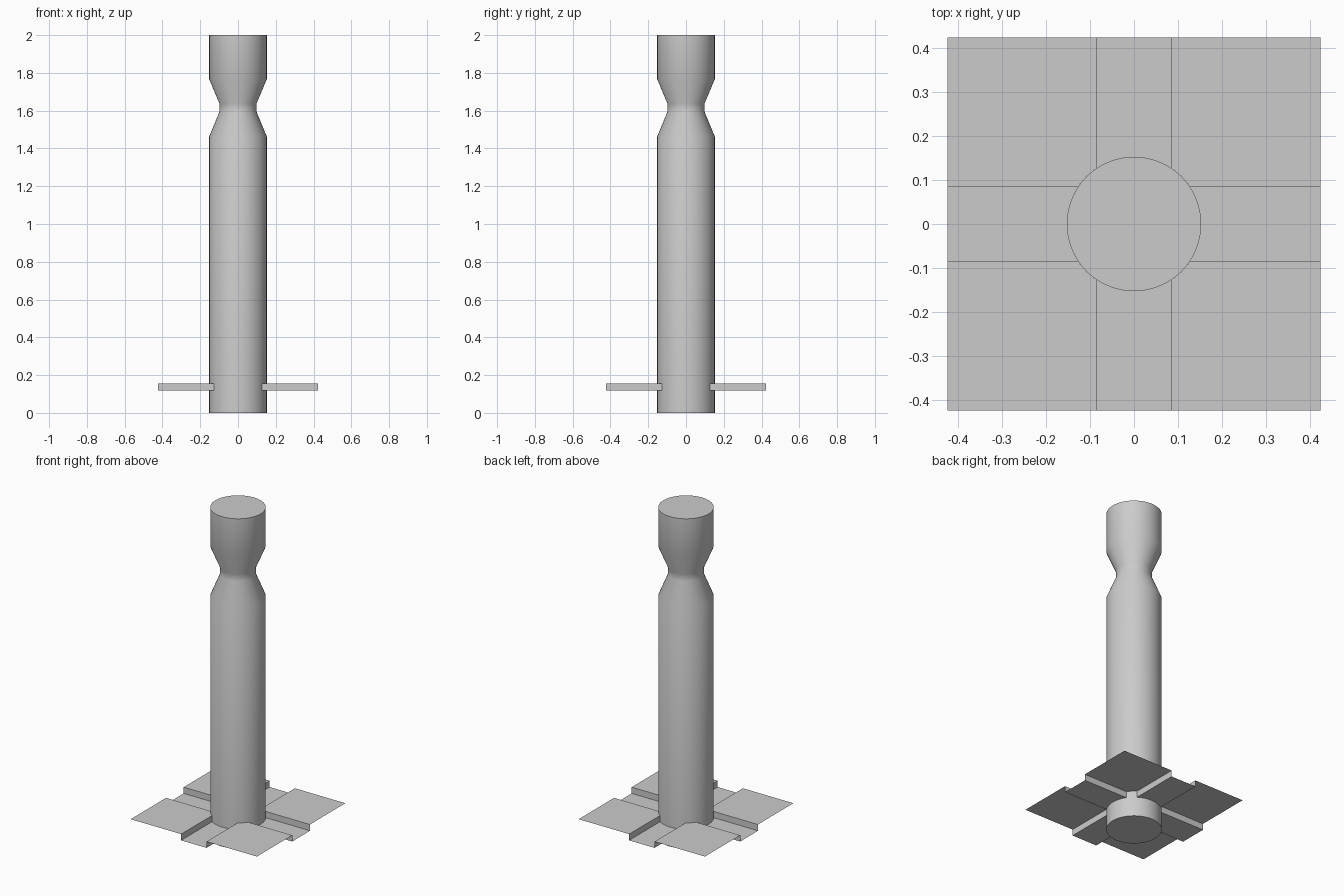
import bpy, bmesh, math
from mathutils import Matrix

if "Cube" in bpy.data.objects:
    bpy.data.objects.remove(bpy.data.objects["Cube"])

R, NECK = 0.1525, 0.098          # post and neck radius
HALF, CH = 0.4235, 0.085         # plate half width, channel half width
Z_LOW, Z_HIGH = 0.118, 0.156     # channel floor and raised corner heights


def finish(name, bm):
    mesh = bpy.data.meshes.new(name)
    bm.to_mesh(mesh)
    bm.free()
    obj = bpy.data.objects.new(name, mesh)
    bpy.context.collection.objects.link(obj)
    return obj


def arc(a0, a1, z, n=12):
    return [(R * math.cos(a0 + (a1 - a0) * i / n),
             R * math.sin(a0 + (a1 - a0) * i / n), z) for i in range(n + 1)]


# Post: lathed profile with a narrow neck
bm = bmesh.new()
profile = [(R, 0), (R, 1.463), (NECK, 1.595), (NECK, 1.637), (R, 1.767), (R, 2.0)]
SEG = 64
rings = [[bm.verts.new((r * math.cos(2 * math.pi * i / SEG),
                        r * math.sin(2 * math.pi * i / SEG), z))
          for i in range(SEG)] for r, z in profile]
for low, up in zip(rings, rings[1:]):
    for i in range(SEG):
        j = (i + 1) % SEG
        bm.faces.new((low[i], low[j], up[j], up[i]))
bm.faces.new(rings[0][::-1])
bm.faces.new(rings[-1])
post = finish("post", bm)
bpy.context.view_layer.objects.active = post
post.select_set(True)
bpy.ops.object.shade_smooth_by_angle(angle=math.radians(40))

# Base sheet: one channel and one raised corner, repeated four times round the post
bm = bmesh.new()
t = math.asin(CH / R)
inner = R * math.cos(t)
floor = [(HALF, -CH, Z_LOW), (HALF, CH, Z_LOW)] + arc(t, -t, Z_LOW)
corner = [(HALF, CH, Z_HIGH), (HALF, HALF, Z_HIGH), (CH, HALF, Z_HIGH)] \
    + arc(math.pi / 2 - t, t, Z_HIGH)
wall_left = [(inner, CH, Z_LOW), (HALF, CH, Z_LOW),
             (HALF, CH, Z_HIGH), (inner, CH, Z_HIGH)]
wall_right = [(x, -y, z) for x, y, z in reversed(wall_left)]
for k in range(4):
    rot = Matrix.Rotation(k * math.pi / 2, 4, 'Z')
    for points in (floor, corner, wall_left, wall_right):
        face = bm.faces.new([bm.verts.new(p) for p in points])
        bmesh.ops.transform(bm, matrix=rot, verts=face.verts[:])
bmesh.ops.remove_doubles(bm, verts=bm.verts[:], dist=1e-4)
finish("base_sheet", bm)
